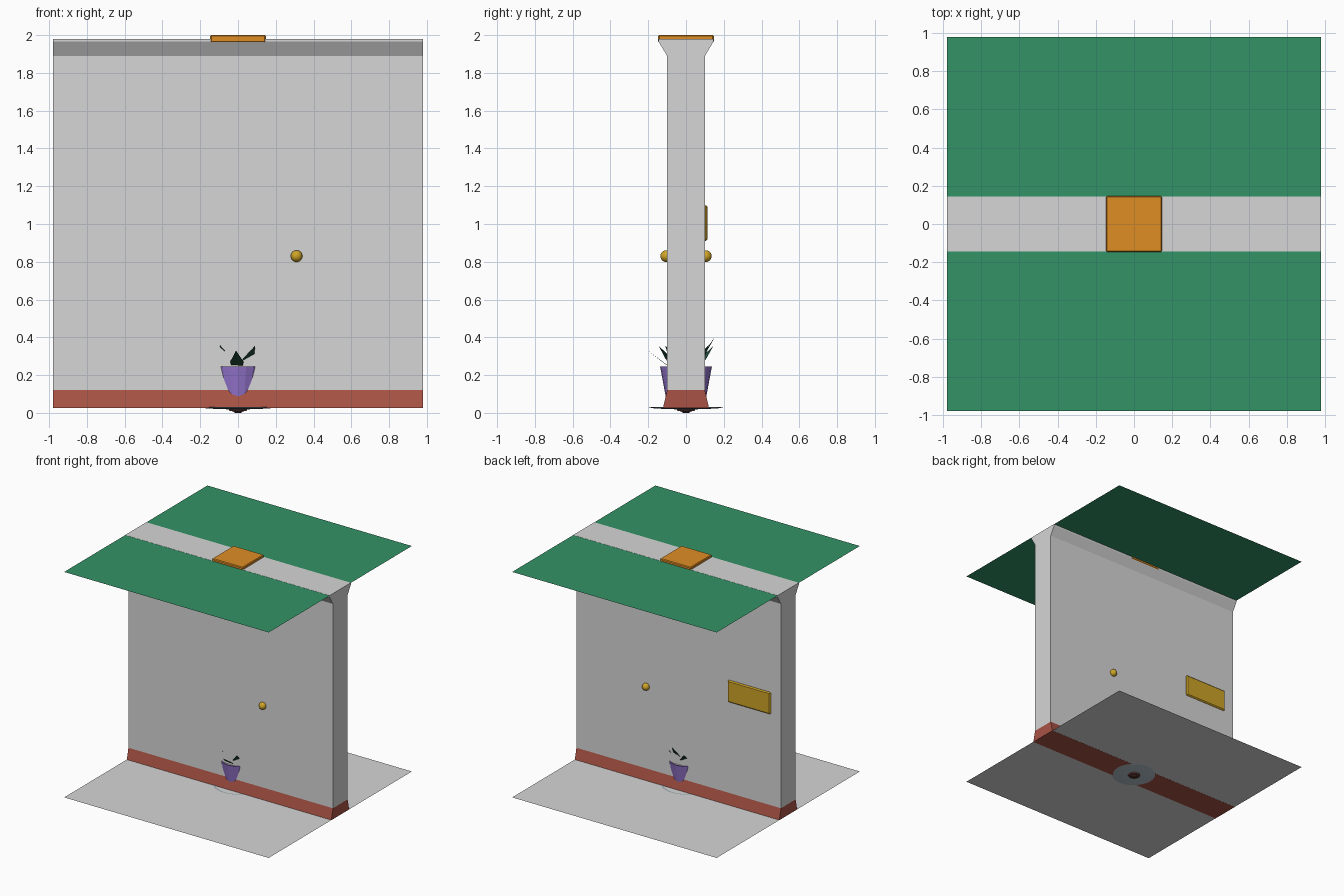
import bpy, bmesh, math
from mathutils import Vector

if "Cube" in bpy.data.objects:
    bpy.data.objects.remove(bpy.data.objects["Cube"])


def mat(name, r, g, b):
    m = bpy.data.materials.new(name)
    m.diffuse_color = (r, g, b, 1)
    m.use_nodes = True
    m.node_tree.nodes["Principled BSDF"].inputs["Base Color"].default_value = m.diffuse_color
    return m


GREY = mat("light grey", .67, .67, .67)
GREEN = mat("ceiling green", .033, .29, .135)
RED = mat("skirting red", .40, .086, .06)
ORANGE = mat("orange", .74, .27, .018)
PURPLE = mat("pot purple", .32, .19, .66)
LEAF = mat("leaf dark green", .013, .07, .04)
GOLD = mat("gold", .62, .37, .02)
BLUE = mat("pale blue grey", .45, .53, .59)
BROWN = mat("dark brown", .15, .05, .04)


def finish(name, bm, *mats):
    me = bpy.data.meshes.new(name)
    bm.to_mesh(me)
    bm.free()
    for m in mats:
        me.materials.append(m)
    ob = bpy.data.objects.new(name, me)
    bpy.context.collection.objects.link(ob)
    return ob


def plane(name, z, m):
    bm = bmesh.new()
    bmesh.ops.create_grid(bm, x_segments=1, y_segments=1, size=.98)
    bmesh.ops.translate(bm, verts=bm.verts, vec=(0, 0, z))
    finish(name, bm, m)


def box(name, centre, size, m, bevel):
    bm = bmesh.new()
    bmesh.ops.create_cube(bm, size=1)
    bmesh.ops.scale(bm, verts=bm.verts, vec=size)
    bmesh.ops.bevel(bm, geom=bm.edges[:], offset=bevel, segments=1, affect='EDGES')
    bmesh.ops.translate(bm, verts=bm.verts, vec=centre)
    return finish(name, bm, m)


def lathe(name, profile, sides, m):
    bm = bmesh.new()
    vs = [bm.verts.new((r, 0, z)) for r, z in profile]
    es = [bm.edges.new(p) for p in zip(vs, vs[1:])]
    bmesh.ops.spin(bm, geom=vs + es, cent=(0, 0, 0), axis=(0, 0, 1),
                   angle=math.tau, steps=sides)
    bmesh.ops.remove_doubles(bm, verts=bm.verts, dist=1e-5)
    bmesh.ops.recalc_face_normals(bm, faces=bm.faces)
    return finish(name, bm, m)


# floor and ceiling sheets
plane("floor", .026, GREY)
plane("ceiling", 1.979, GREEN)

# wall: mirrored section with flared skirting and crown, extruded along x
half = [(.122, .025), (.1, .12), (.1, 1.89), (.145, 1.965), (.145, 1.98)]
bm = bmesh.new()
rings = [[[bm.verts.new((x, s * y, z)) for y, z in half] for s in (-1, 1)]
         for x in (-.98, .98)]
n = len(half)
for i in range(n - 1):
    for s in (0, 1):                                 # front and back
        bm.faces.new([rings[0][s][i], rings[1][s][i], rings[1][s][i + 1], rings[0][s][i + 1]])
    for e in (0, 1):                                 # ends
        bm.faces.new([rings[e][0][i], rings[e][1][i], rings[e][1][i + 1], rings[e][0][i + 1]])
for i in (0, n - 1):                                 # bottom and top
    bm.faces.new([rings[0][0][i], rings[1][0][i], rings[1][1][i], rings[0][1][i]])
bmesh.ops.recalc_face_normals(bm, faces=bm.faces)
for f in bm.faces:
    f.material_index = 1 if f.calc_center_median().z < .12 else 0
finish("wall", bm, GREY, RED)

# orange block on top, gold plate on the back
box("top_block", (0, 0, 1.98), (.294, .294, .04), ORANGE, .006)
box("wall_plate", (-.68, .104, 1.005), (.412, .02, .19), GOLD, .009)

# door knobs on both faces
for name, y in (("knob_front", -.105), ("knob_back", .105)):
    bm = bmesh.new()
    bmesh.ops.create_uvsphere(bm, u_segments=20, v_segments=12, radius=.031)
    bmesh.ops.translate(bm, verts=bm.verts, vec=(.31, y, .83))
    for f in bm.faces:
        f.smooth = True
    finish(name, bm, GOLD)

# shallow dish under the floor and its centre button
lathe("dish", [(0, .018), (.1, .020), (.17, .024), (.197, .030)], 32, BLUE)
lathe("dish_button", [(0, 0), (.02, .001), (.025, .008), (.045, .010), (.05, .02), (0, .021)],
      16, BROWN)

# plant pot, buried in the wall
lathe("pot", [(0, .03), (.097, .03), (.137, .245), (.128, .245), (.126, .235)], 20, PURPLE)
lathe("soil", [(0, .236), (.127, .236)], 20, GREY)

# leaves: flat pointed blades from the pot centre to each tip
tips = [(-.01, -.203, .33), (.09, -.145, .355), (-.095, -.11, .357),
        (.03, .152, .40), (-.08, .145, .355), (.1, .12, .36), (-.16, 0, .36)]
bm = bmesh.new()
for t in tips:
    tip = Vector(t)
    out = Vector((t[0], t[1], 0))
    side = Vector((-t[1], t[0], 0)).normalized()
    base = out * .15 + Vector((0, 0, .2))
    mid = base.lerp(tip, .55)
    pts = [base - side * .02, mid - side * .035, tip, mid + side * .035, base + side * .02]
    bm.faces.new([bm.verts.new(p) for p in pts])
bmesh.ops.recalc_face_normals(bm, faces=bm.faces)
for f in bm.faces:
    if f.normal.z < 0:
        f.normal_flip()
finish("leaves", bm, LEAF)
